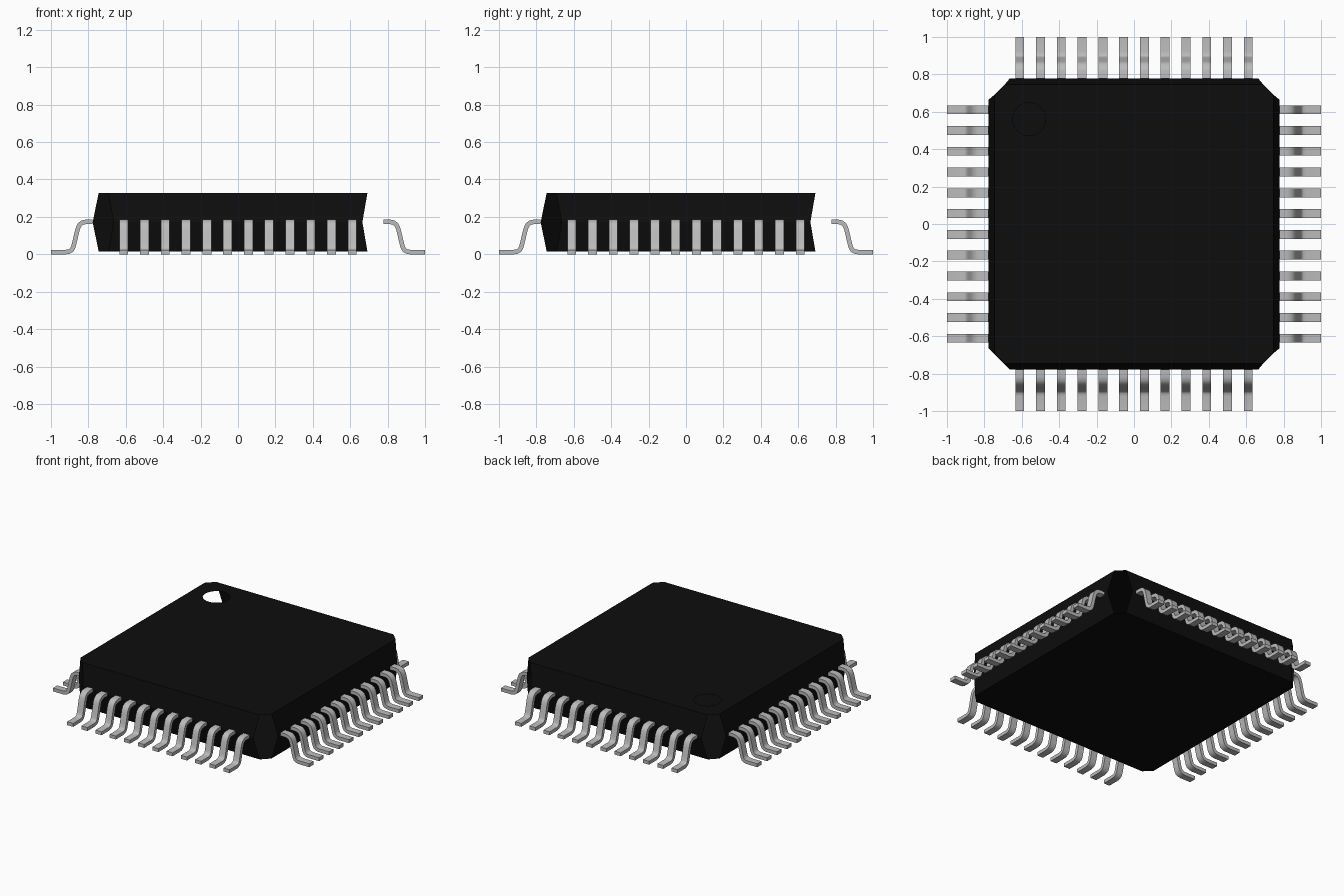
import bpy, bmesh, math
from mathutils import Matrix, Vector

old = bpy.data.objects.get("Cube")
if old:
    bpy.data.objects.remove(old, do_unlink=True)


def material(name, rgb):
    m = bpy.data.materials.new(name)
    m.use_nodes = True
    m.diffuse_color = (*rgb, 1)
    m.node_tree.nodes["Principled BSDF"].inputs["Base Color"].default_value = (*rgb, 1)
    return m


def add_object(name, bm, mat):
    mesh = bpy.data.meshes.new(name)
    bm.to_mesh(mesh)
    bm.free()
    mesh.materials.append(mat)
    ob = bpy.data.objects.new(name, mesh)
    bpy.context.collection.objects.link(ob)
    return ob


black = material("black resin", (0.004, 0.004, 0.004))
metal = material("grey metal", (0.5, 0.5, 0.5))


# Package body: a thin octagonal shell, widest at mid height
def octagon(bm, side, corner, z):
    pts = []
    for k in range(4):
        turn = Matrix.Rotation(k * math.pi / 2, 3, 'Z')
        for y in (-corner, corner):
            pts.append(bm.verts.new(turn @ Vector((side, y, z))))
    return pts


bm = bmesh.new()
rings = [octagon(bm, s, c, z) for s, c, z in
         ((0.745, 0.692, 0.015), (0.777, 0.665, 0.172), (0.745, 0.692, 0.328))]
OPEN_CORNERS = (1, 3, 7)            # only the front -x corner is closed
for low, high in zip(rings, rings[1:]):
    for i in range(8):
        if i not in OPEN_CORNERS:
            j = (i + 1) % 8
            bm.faces.new((low[i], low[j], high[j], high[i]))
bm.faces.new(rings[0][::-1])

# Top plate with the round pin-one opening
top = rings[2]
rim = [bm.verts.new((-0.56 + 0.088 * math.cos(a), 0.56 + 0.088 * math.sin(a), 0.328))
       for a in (2 * math.pi * k / 32 for k in range(32))]
edges = []
for loop in (top, rim):
    for i, v in enumerate(loop):
        w = loop[(i + 1) % len(loop)]
        edges.append(bm.edges.get((v, w)) or bm.edges.new((v, w)))
bmesh.ops.triangle_fill(bm, edges=edges, use_beauty=True, normal=(0, 0, 1))
for f in bm.faces:
    f.normal_update()
    if f.normal.z < 0 and f.calc_center_median().z > 0.32:
        f.normal_flip()
add_object("package_body", bm, black)

# Gull-wing lead: centre line in the radial plane, given thickness and width
PATH = [(0.777, 0.173), (0.815, 0.173), (0.833, 0.169), (0.847, 0.158), (0.855, 0.142),
        (0.861, 0.120), (0.875, 0.060), (0.881, 0.038), (0.889, 0.023), (0.902, 0.015),
        (0.920, 0.012), (1.0, 0.012)]
THICK, WIDTH, PITCH, COUNT = 0.024, 0.047, 0.111, 12


def add_lead(bm, offset):
    pts = [Vector(p) for p in PATH]
    sections = []
    for i, p in enumerate(pts):
        d_in = (p - pts[max(i - 1, 0)]).normalized() if i else (pts[1] - p).normalized()
        d_out = (pts[i + 1] - p).normalized() if i < len(pts) - 1 else d_in
        t = (d_in + d_out).normalized()
        n = Vector((-t.y, t.x)) * (THICK / 2) / max(t.dot(d_in), 0.5)
        sections.append([bm.verts.new((q.x, offset + w, q.y)) for q, w in
                         ((p + n, -WIDTH / 2), (p + n, WIDTH / 2),
                          (p - n, WIDTH / 2), (p - n, -WIDTH / 2))])
    for a, b in zip(sections, sections[1:]):
        for k in range(4):
            m = (k + 1) % 4
            bm.faces.new((a[k], b[k], b[m], a[m]))
    bm.faces.new(sections[0])
    bm.faces.new(sections[-1][::-1])


# One row of leads on each side
for k, side in enumerate(("left", "back", "right", "front")):
    bm = bmesh.new()
    for i in range(COUNT):
        add_lead(bm, (i - (COUNT - 1) / 2) * PITCH)
    bmesh.ops.rotate(bm, verts=bm.verts, cent=(0, 0, 0),
                     matrix=Matrix.Rotation(k * math.pi / 2, 3, 'Z'))
    bmesh.ops.recalc_face_normals(bm, faces=bm.faces)
    row = add_object(side + "_leads", bm, metal)
    bpy.ops.object.select_all(action='DESELECT')
    row.select_set(True)
    bpy.context.view_layer.objects.active = row
    bpy.ops.object.shade_smooth_by_angle(angle=math.radians(40))
